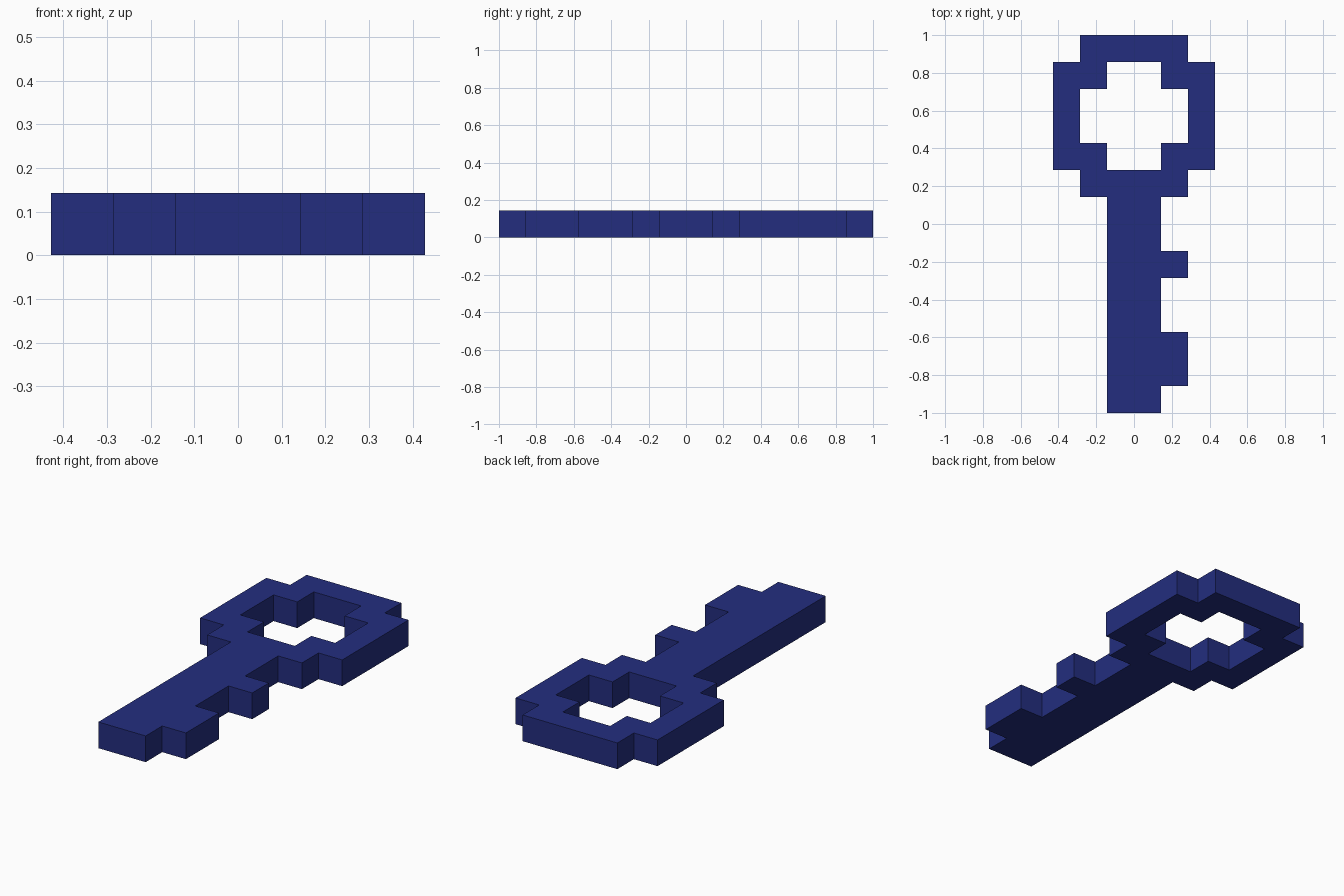
import bpy, bmesh, math
from mathutils import Vector

if "Cube" in bpy.data.objects:
    bpy.data.objects.remove(bpy.data.objects["Cube"])

U = 1 / 7  # one square block

# Block rows: (first row, last row, [(left, right) spans]) in block units
ROWS = [
    (6, 7, [(-2, 2)]),               # bow, top bar
    (5, 6, [(-3, -1), (1, 3)]),      # bow, upper corners
    (3, 5, [(-3, -2), (2, 3)]),      # bow, sides
    (2, 3, [(-3, -1), (1, 3)]),      # bow, lower corners
    (1, 2, [(-2, 2)]),               # collar
    (-7, 1, [(-1, 1)]),              # shank
    (-2, -1, [(1, 2)]),              # upper tooth
    (-6, -4, [(1, 2)]),              # lower tooth
]

blue = bpy.data.materials.new("navy blue")
blue.diffuse_color = (0.017, 0.027, 0.212, 1)
blue.use_nodes = True
blue.node_tree.nodes["Principled BSDF"].inputs["Base Color"].default_value = blue.diffuse_color

# Flat sheet of blocks
bm = bmesh.new()
for y0, y1, spans in ROWS:
    for x0, x1 in spans:
        for y in range(y0, y1):
            for x in range(x0, x1):
                corners = [(x, y), (x + 1, y), (x + 1, y + 1), (x, y + 1)]
                bm.faces.new([bm.verts.new((a * U, b * U, 0)) for a, b in corners])
bmesh.ops.remove_doubles(bm, verts=bm.verts[:], dist=U / 100)

# Thicken to one block and merge coplanar blocks
ret = bmesh.ops.extrude_face_region(bm, geom=bm.faces[:], use_keep_orig=True)
top = [g for g in ret["geom"] if isinstance(g, bmesh.types.BMVert)]
bmesh.ops.translate(bm, verts=top, vec=Vector((0, 0, U)))
bmesh.ops.recalc_face_normals(bm, faces=bm.faces[:])
bmesh.ops.dissolve_limit(bm, angle_limit=math.radians(1),
                         verts=bm.verts[:], edges=bm.edges[:])

mesh = bpy.data.meshes.new("key")
bm.to_mesh(mesh)
bm.free()
mesh.materials.append(blue)
key = bpy.data.objects.new("key", mesh)
bpy.context.collection.objects.link(key)
